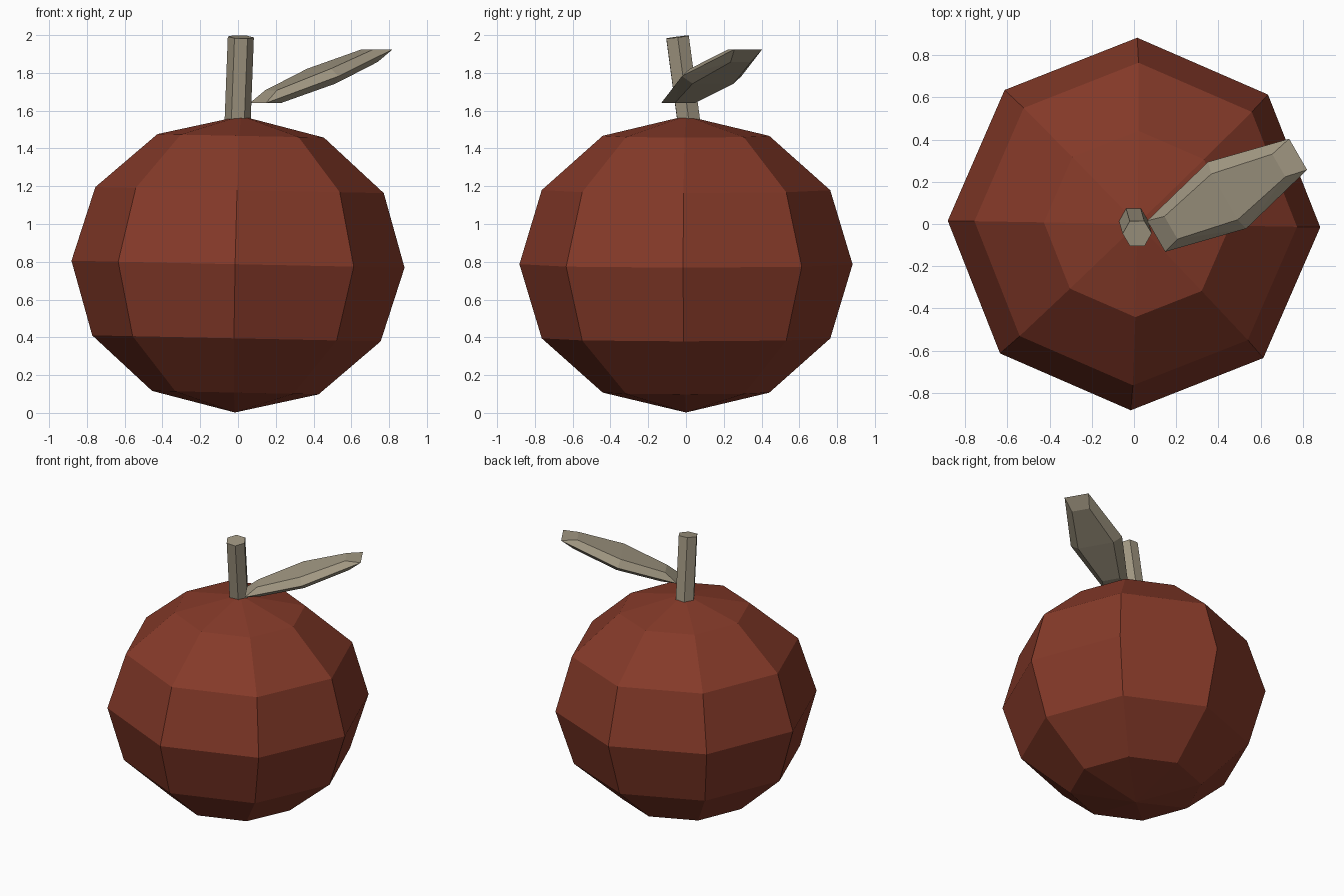
import bpy, bmesh, math
from mathutils import Matrix, Vector

if "Cube" in bpy.data.objects:
    bpy.data.objects.remove(bpy.data.objects["Cube"])


def material(name, rgb):
    mat = bpy.data.materials.new(name)
    mat.use_nodes = True
    mat.diffuse_color = (*rgb, 1)
    mat.node_tree.nodes["Principled BSDF"].inputs["Base Color"].default_value = (*rgb, 1)
    return mat


def finish(name, bm, mat):
    bmesh.ops.recalc_face_normals(bm, faces=bm.faces)
    mesh = bpy.data.meshes.new(name)
    bm.to_mesh(mesh)
    bm.free()
    mesh.materials.append(mat)
    obj = bpy.data.objects.new(name, mesh)
    bpy.context.collection.objects.link(obj)
    return obj


red = material("russet red", (0.235, 0.042, 0.022))
tan = material("grey tan", (0.35, 0.305, 0.22))

# Faceted fruit body, slightly squashed and tilted
bm = bmesh.new()
bmesh.ops.create_uvsphere(bm, u_segments=8, v_segments=6, radius=1)
tilt = Matrix.Rotation(math.radians(1.2), 4, "Y") @ Matrix.Rotation(math.radians(-1), 4, "Z")
bm.transform(Matrix.Translation((0, 0, 0.787)) @ tilt @ Matrix.Diagonal((0.882, 0.882, 0.785, 1)))
finish("fruit_body", bm, red)

# Six-sided stem leaning forward
low, high = Vector((-0.003, 0.018, 1.52)), Vector((0.015, -0.045, 1.99))
axis = high - low
bm = bmesh.new()
bmesh.ops.create_cone(bm, cap_ends=True, segments=6, radius1=0.069, radius2=0.069, depth=axis.length)
lean = axis.to_track_quat("Z", "Y").to_matrix().to_4x4()
spin = Matrix.Rotation(math.radians(15), 4, "Z")
bm.transform(Matrix.Translation((low + high) / 2) @ lean @ spin)
finish("stem", bm, tan)

# Thick leaf with chisel ends and bevelled edges, hulled from mirrored points
base, tip = Vector((0.105, -0.058, 1.64)), Vector((0.777, 0.33, 1.925))
along = tip - base
side = along.cross(Vector((0, 0, 1))).normalized()
up = side.cross(along).normalized()
center = (base + tip) / 2
# (fraction of half length, half width, half thickness)
sections = [(1, 0.085, 0), (0, 0.182, 0), (0.76, 0.062, 0.036), (0, 0.125, 0.042)]
points = {(e * f, s * w, v * t) for f, w, t in sections
          for e in (-1, 1) for s in (-1, 1) for v in (-1, 1)}
bm = bmesh.new()
for f, w, t in sorted(points):
    bm.verts.new(center + along * f / 2 + side * w + up * t)
bmesh.ops.convex_hull(bm, input=bm.verts)
finish("leaf", bm, tan)
